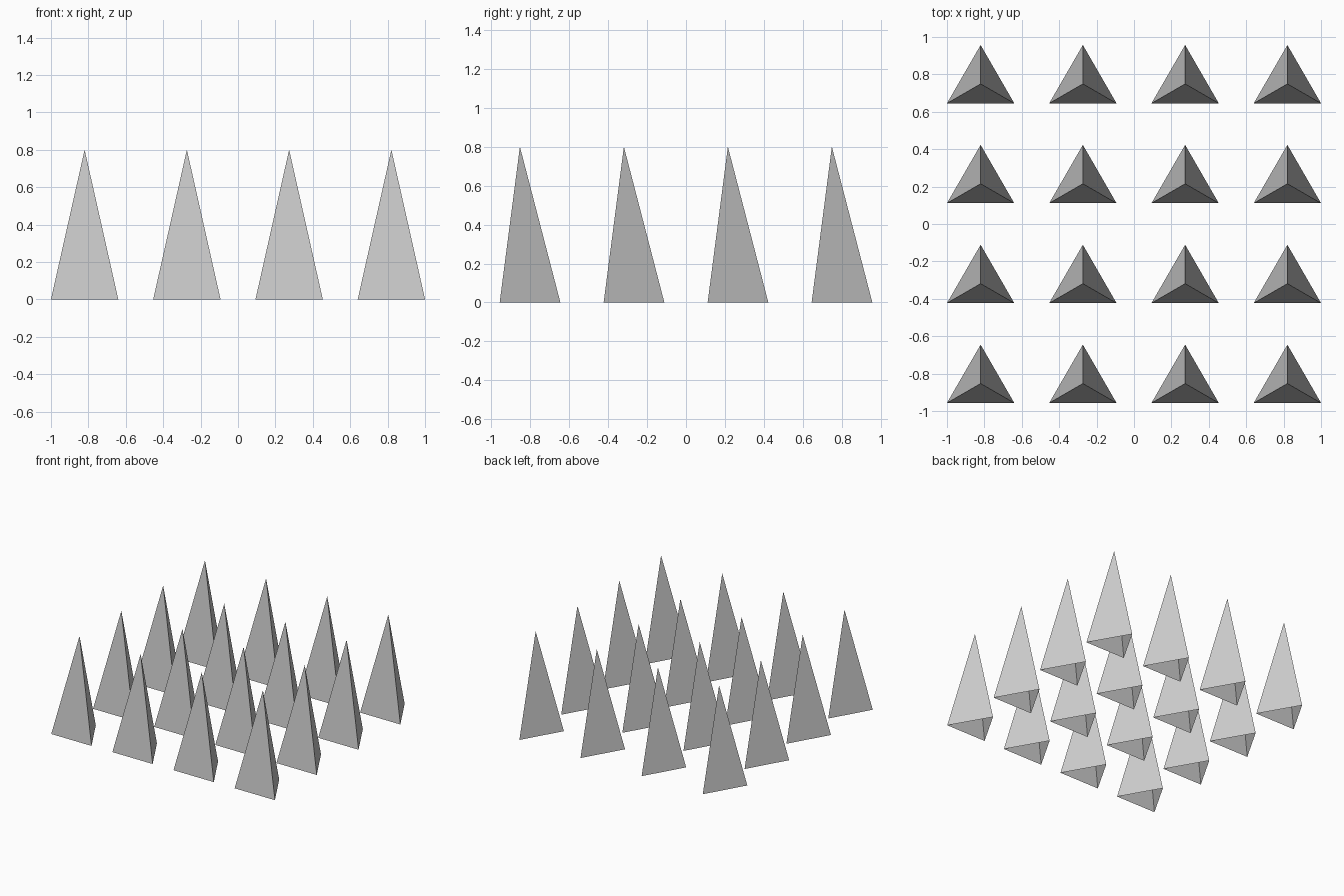
import bpy
import math

if "Cube" in bpy.data.objects:
    bpy.data.objects.remove(bpy.data.objects["Cube"])

HEIGHT = 0.80
WIDTH = 0.36                      # base edge length
RADIUS = WIDTH / math.sqrt(3)
STEP_X, STEP_Y = 0.5467, 0.534
Y_SHIFT = -RADIUS / 4             # centres the triangles' bounds on y = 0

# One three-sided spike, open underneath, with a base corner pointing back (+y)
bpy.ops.mesh.primitive_cone_add(vertices=3, radius1=RADIUS, radius2=0, depth=HEIGHT,
                                end_fill_type='NOTHING')
spike = bpy.context.object
mesh = spike.data
for v in mesh.vertices:
    v.co.z += HEIGHT / 2
mesh.name = "spike"
bpy.data.objects.remove(spike)

# 4 x 4 grid of spikes sharing the mesh
for row in range(4):
    for col in range(4):
        ob = bpy.data.objects.new(f"spike_{row + 1}_{col + 1}", mesh)
        ob.location = ((col - 1.5) * STEP_X, (row - 1.5) * STEP_Y + Y_SHIFT, 0)
        bpy.context.collection.objects.link(ob)
